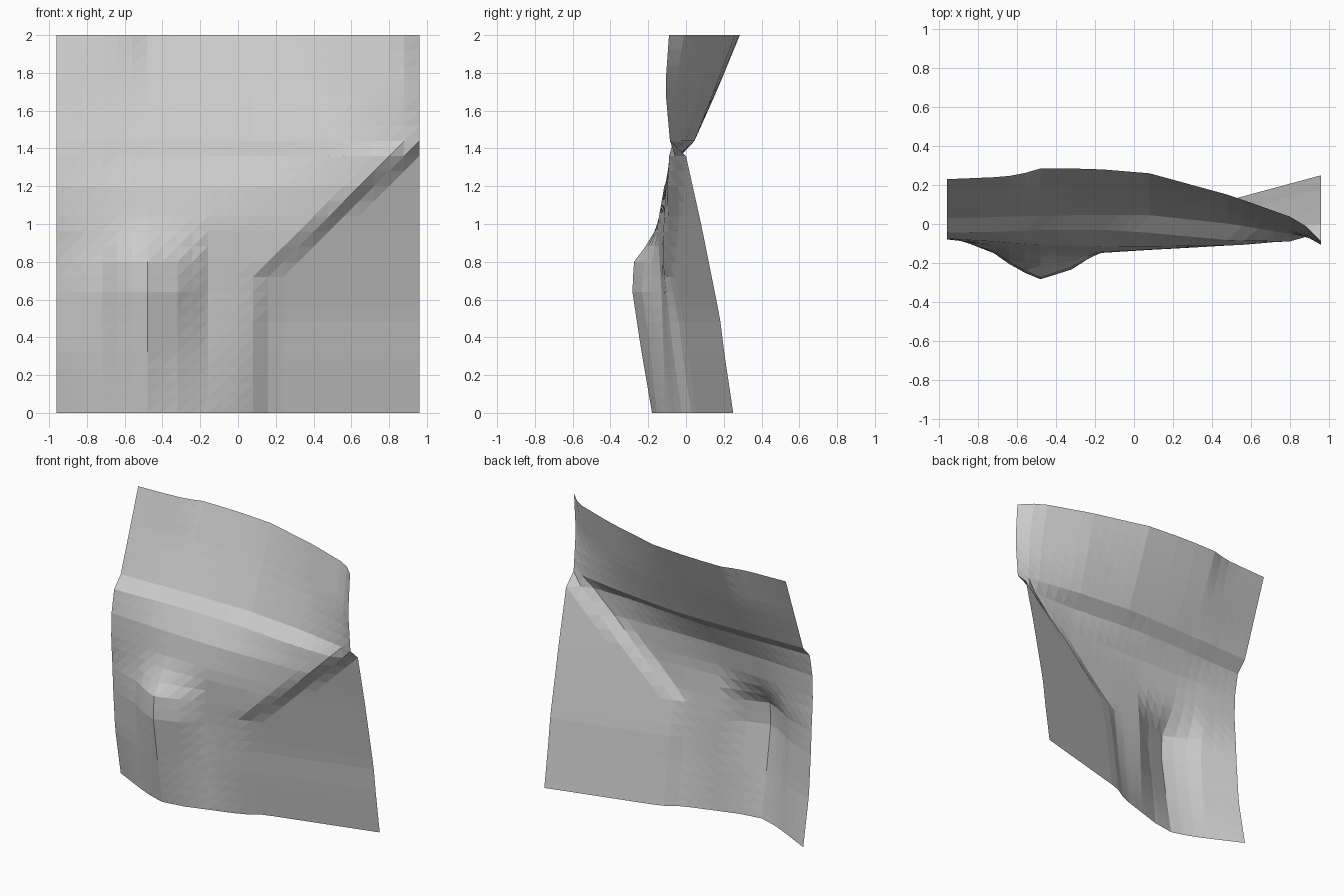
import bpy, bmesh

# Depth (y) of the front sheet: first entry is the height z, then y at each x knot
KNOTS = [-.96, -.72, -.6, -.48, -.32, -.16, .08, .5, .85, .96]
ROWS = [
    (0.00, .03, -.09, -.145, -.18, -.155, -.105, -.03, -.03, -.03, -.03),
    (0.35, -.035, -.13, -.20, -.24, -.19, -.12, -.08, -.08, -.08, -.08),
    (0.65, -.057, -.15, -.235, -.285, -.235, -.13, -.11, -.11, -.11, -.11),
    (0.80, -.065, -.14, -.22, -.275, -.22, -.14, -.125, -.11, -.11, -.11),
    (0.90, -.07, -.12, -.17, -.20, -.18, -.145, -.13, -.11, -.10, -.10),
    (1.00, -.08, -.11, -.13, -.145, -.15, -.15, -.135, -.11, -.10, -.10),
    (1.20, -.075, -.09, -.10, -.105, -.11, -.115, -.115, -.11, -.09, -.09),
    (1.36, -.045, -.04, -.035, -.03, -.03, -.03, -.045, -.085, -.09, -.09),
    (1.44, .03, .035, .04, .04, .045, .045, .045, 0, -.06, -.085),
    (1.72, .13, .15, .16, .17, .17, .165, .155, .08, -.04, -.11),
    (2.00, .23, .24, .25, .285, .285, .28, .26, .145, .02, -.09),
]
EDGE = [(0, .25), (.3, .205), (.5, .18), (1, .08), (1.36, 0), (2, -.1)]


def lerp_table(t, pts):
    for (a, va), (b, vb) in zip(pts, pts[1:]):
        if t <= b:
            return va + (vb - va) * max(0, (t - a) / (b - a))
    return pts[-1][1]


def depth(x, z):
    front = lerp_table(z, [(r[0], lerp_table(x, list(zip(KNOTS, r[1:])))) for r in ROWS])
    if z > 1.42:
        return front
    # recessed lower right panel behind the diagonal crease
    panel = lerp_table(z, EDGE) - .27 * (.96 - x)
    crease = .06 + max(0, z - .72) * 1.2
    t = min(1, max(0, (x - crease) / .11))
    return front + (panel - front) * t


# Draped sheet: one flat-shaded grid
NX, NZ, STEP = 25, 26, .08
bm = bmesh.new()
grid = [[bm.verts.new((x, depth(x, z), z))
         for x in [-.96 + i * STEP for i in range(NX)]]
        for z in [j * STEP for j in range(NZ)]]
for j in range(NZ - 1):
    for i in range(NX - 1):
        a, b = grid[j][i], grid[j][i + 1]
        c, d = grid[j + 1][i + 1], grid[j + 1][i]
        bm.faces.new((a, b, c))
        bm.faces.new((a, c, d))
mesh = bpy.data.meshes.new("draped_sheet")
bm.to_mesh(mesh)
bm.free()
bpy.context.collection.objects.link(bpy.data.objects.new("draped_sheet", mesh))
